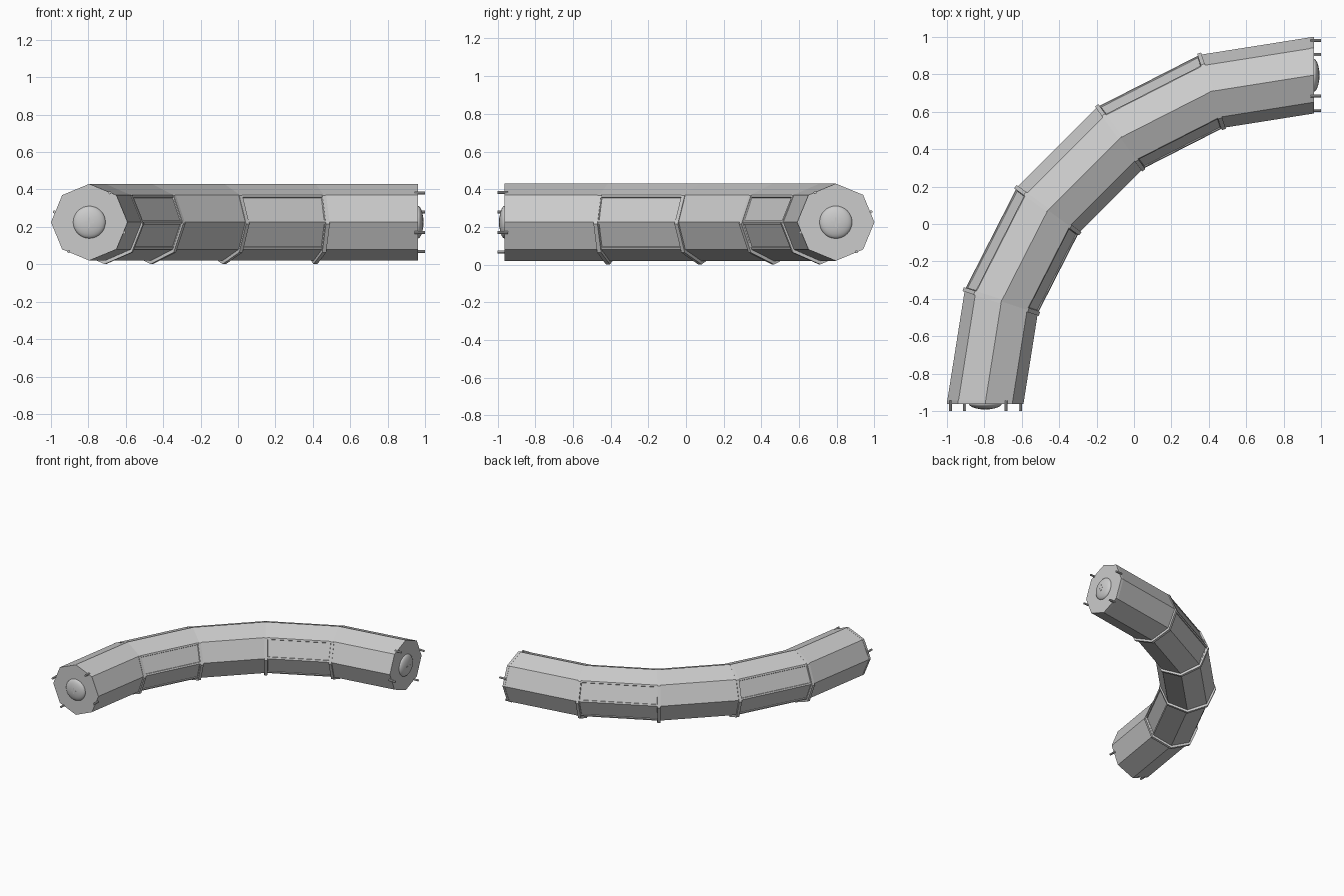
import bpy, bmesh, math
from mathutils import Vector, Matrix

if "Cube" in bpy.data.objects:
    bpy.data.objects.remove(bpy.data.objects["Cube"])

C = 0.955          # bend centre is (C, -C)
R = 1.75           # bend radius
TR = 0.205         # tube radius
ZC = 0.225         # tube centre height
STEP = math.radians(18)


def make(name, bm):
    bmesh.ops.recalc_face_normals(bm, faces=bm.faces[:])
    me = bpy.data.meshes.new(name)
    bm.to_mesh(me)
    bm.free()
    ob = bpy.data.objects.new(name, me)
    bpy.context.collection.objects.link(ob)
    return ob


def section(bm, a, r, zc, off=0.0):
    # octagon in the radial plane at bend angle a, moved along the path by off
    out = Vector((-math.cos(a), math.sin(a), 0))
    tan = Vector((math.sin(a), math.cos(a), 0))
    base = Vector((C, -C, zc)) + out * R + tan * off
    return [bm.verts.new(base + out * (r * math.cos(k * math.pi / 4))
                         + Vector((0, 0, r * math.sin(k * math.pi / 4)))) for k in range(8)]


def bridge(bm, a, b):
    return [bm.faces.new((a[k], a[(k + 1) % 8], b[(k + 1) % 8], b[k])) for k in range(8)]


# Bent octagonal tube, with framed side panels on the second and fourth sections
bm = bmesh.new()
rings = [section(bm, i * STEP, TR, ZC) for i in range(6)]
panels = []
for i in range(5):
    faces = bridge(bm, rings[i], rings[i + 1])
    if i in (1, 3):
        panels += [faces[k] for k in (0, 3, 4, 7)]
bm.faces.new(rings[0])
bm.faces.new(rings[-1])
bmesh.ops.recalc_face_normals(bm, faces=bm.faces[:])
bmesh.ops.inset_individual(bm, faces=panels, thickness=0.018, depth=0)
bmesh.ops.inset_individual(bm, faces=panels, thickness=0.003, depth=-0.005)
make("bent_tube", bm)

# Thin collars over the four joints, hanging slightly below the tube
for i in range(1, 5):
    bm = bmesh.new()
    a, b = [section(bm, i * STEP, 0.2145, 0.2155, s * 0.011) for s in (-1, 1)]
    bridge(bm, a, b)
    bm.faces.new(a)
    bm.faces.new(b)
    make("joint_collar_%d" % i, bm)

# Maps the front end onto the right end
SWAP = Matrix(((0, -1, 0, 0), (-1, 0, 0, 0), (0, 0, 1, 0), (0, 0, 0, 1)))
TURN = Matrix.Rotation(math.pi / 2, 4, 'X')    # local z becomes -y


def end_place(x, z, y):
    return Matrix.Translation((C - R + x, y, ZC + z)) @ TURN


def cylinder(bm, x, z, r, y0, y1, seg):
    bmesh.ops.create_cone(bm, cap_ends=True, segments=seg, radius1=r, radius2=r,
                          depth=abs(y1 - y0), matrix=end_place(x, z, (y0 + y1) / 2))


for end, M in (("front", Matrix.Identity(4)), ("right", SWAP)):
    # End plate
    bm = bmesh.new()
    a, b = [section(bm, 0, TR, ZC, o) for o in (0.012, -0.008)]
    bridge(bm, a, b)
    bm.faces.new(a)
    bm.faces.new(b)
    bm.transform(M)
    make(end + "_end_plate", bm)

    # Shallow domed screw head
    bm = bmesh.new()
    bmesh.ops.create_uvsphere(bm, u_segments=32, v_segments=16, radius=1)
    bmesh.ops.bisect_plane(bm, geom=bm.verts[:] + bm.edges[:] + bm.faces[:],
                           plane_co=(0, 0, -0.001), plane_no=(0, 0, 1), clear_inner=True)
    bm.transform(M @ end_place(0, 0, -C - 0.006) @ Matrix.Diagonal((0.087, 0.087, 0.03, 1)))
    dome = make(end + "_screw_head", bm)
    for p in dome.data.polygons:
        p.use_smooth = True

    # Cross on the screw head
    bm = bmesh.new()
    for sx, sz in ((0.05, 0.008), (0.008, 0.05)):
        bmesh.ops.create_cube(bm, size=1, matrix=end_place(0, 0, -0.985)
                              @ Matrix.Diagonal((sx, sz, 0.014, 1)))
    bm.transform(M)
    make(end + "_screw_cross", bm)

    # Four small locating pins near the rim
    bm = bmesh.new()
    for x, z in ((-0.187, 0.055), (0.11, 0.157), (0.187, -0.055), (-0.11, -0.157)):
        cylinder(bm, x, z, 0.008, -0.945, -1.0, 8)
    bm.transform(M)
    make(end + "_pins", bm)
